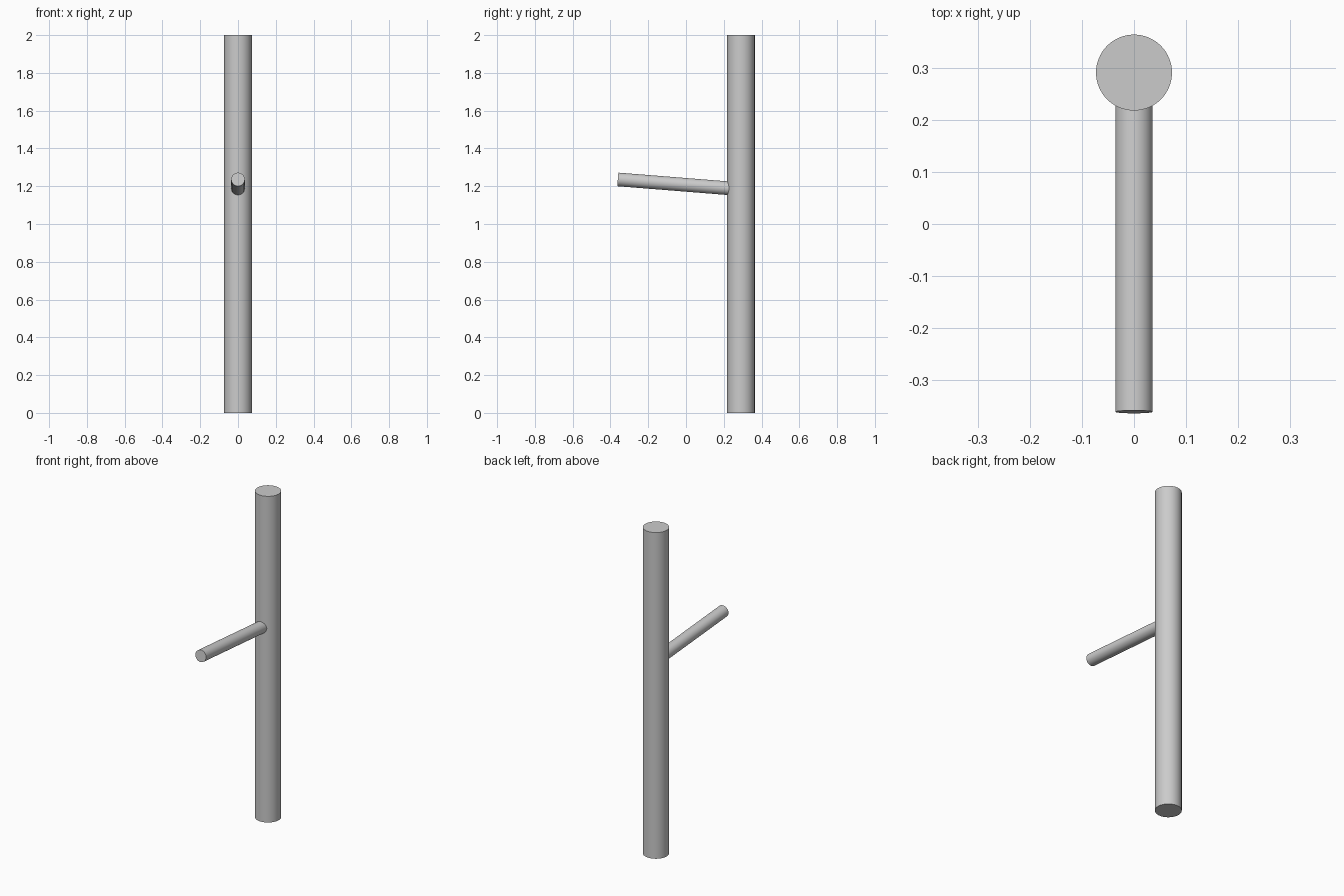
import bpy
import math
from mathutils import Vector

cube = bpy.data.objects.get("Cube")
if cube:
    bpy.data.objects.remove(cube, do_unlink=True)

# Single plain grey
grey = bpy.data.materials.new("light_grey")
grey.use_nodes = True
colour = (0.6, 0.6, 0.6, 1)
grey.diffuse_color = colour
grey.node_tree.nodes["Principled BSDF"].inputs["Base Color"].default_value = colour


def rod(name, start, end, radius):
    """Smooth capped cylinder between two points."""
    start, end = Vector(start), Vector(end)
    axis = end - start
    bpy.ops.mesh.primitive_cylinder_add(
        vertices=64, radius=radius, depth=axis.length,
        location=(start + end) / 2,
        rotation=axis.to_track_quat("Z", "Y").to_euler())
    obj = bpy.context.object
    obj.name = name
    obj.data.materials.append(grey)
    bpy.ops.object.shade_smooth_by_angle(angle=math.radians(30))
    return obj


# Upright pole
rod("pole", (0, 0.291, 0), (0, 0.291, 2), 0.073)

# Peg rising slightly towards the front, rooted in the pole
rod("peg", (0, 0.291, 1.184), (0, -0.361, 1.236), 0.036)
